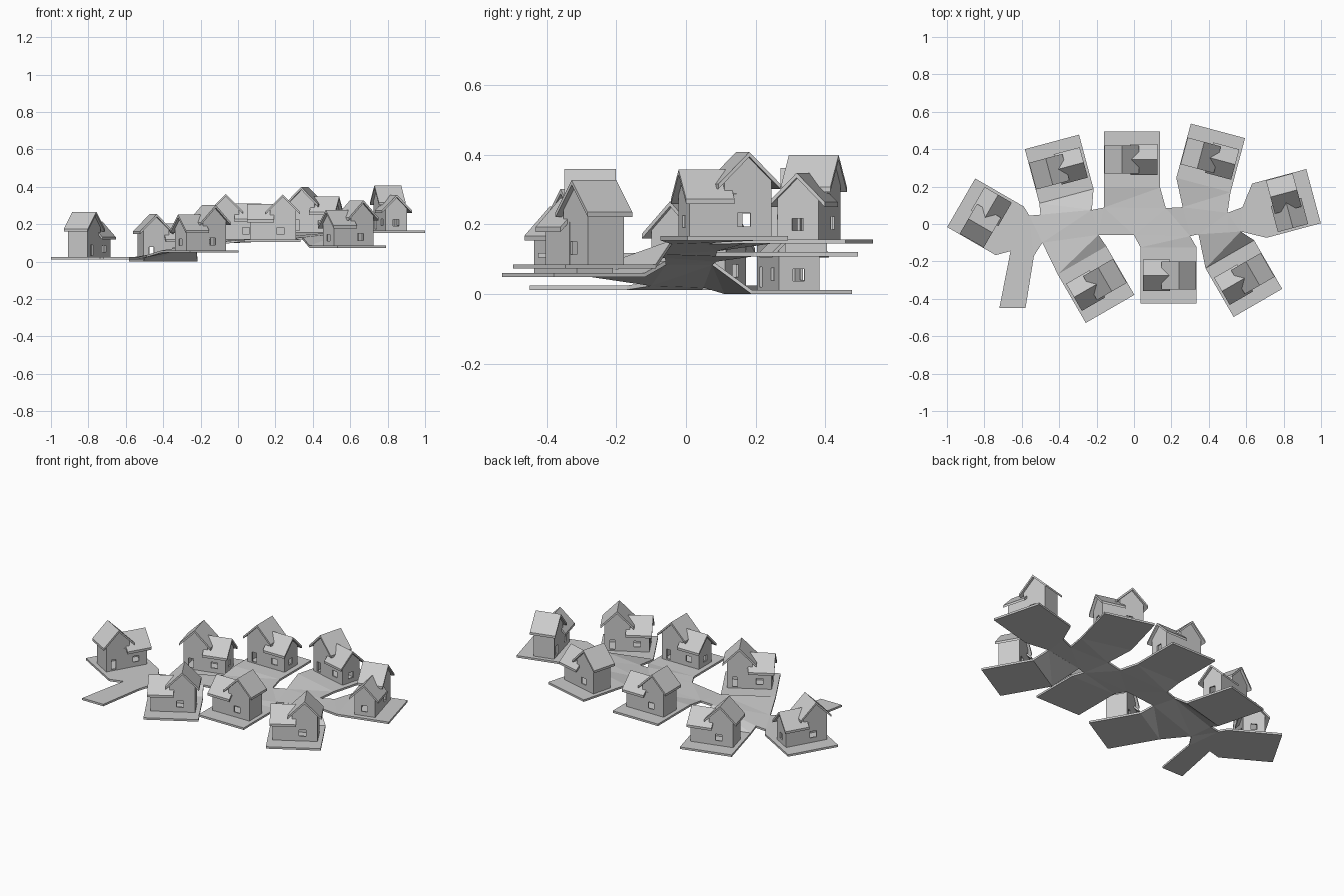
import bpy, bmesh
from math import radians
from mathutils import Matrix, Vector

if "Cube" in bpy.data.objects:
    bpy.data.objects.remove(bpy.data.objects["Cube"])

T = 0.012  # slab thickness


def new_object(name, bm):
    bmesh.ops.recalc_face_normals(bm, faces=bm.faces)
    me = bpy.data.meshes.new(name)
    bm.to_mesh(me)
    bm.free()
    ob = bpy.data.objects.new(name, me)
    bpy.context.collection.objects.link(ob)
    return ob


def prism(bm, profile, offset):
    """Closed solid: polygon of 3D points swept along offset."""
    n = len(profile)
    a = [bm.verts.new(p) for p in profile]
    b = [bm.verts.new(Vector(p) + Vector(offset)) for p in profile]
    bm.faces.new(a)
    bm.faces.new(b[::-1])
    for i in range(n):
        bm.faces.new((a[i], a[(i + 1) % n], b[(i + 1) % n], b[i]))


def gable(name, axis, c, half, z0, peak, lo, hi):
    """House-shaped solid with 45 degree top; ridge runs along axis."""
    uz = [(c - half, z0), (c + half, z0), (c + half, peak - half), (c, peak), (c - half, peak - half)]
    return sweep(name, axis, uz, lo, hi)


def sweep(name, axis, uz, lo, hi):
    bm = bmesh.new()
    if axis == 'y':
        prism(bm, [(u, lo, z) for u, z in uz], (0, hi - lo, 0))
    else:
        prism(bm, [(lo, u, z) for u, z in uz], (hi - lo, 0, 0))
    return new_object(name, bm)


def roof(name, axis, c, half, peak, lo, hi, t=0.014):
    e = peak - half
    uz = [(c - half, e), (c, peak), (c + half, e), (c + half, e - t), (c, peak - t), (c - half, e - t)]
    return sweep(name, axis, uz, lo, hi)


def box(name, x0, x1, y0, y1, z0, z1):
    return sweep(name, 'y', [(x0, z0), (x1, z0), (x1, z1), (x0, z1)], y0, y1)


# House walls: tall cross wing and lower side wing, hollowed, with openings
walls = gable("walls", 'y', -.055, .070, 0, .232, -.06, .06)
tools = [
    (gable("low_wing", 'x', 0, .0605, 0, .182, -.02, .12), 'UNION'),
    (gable("tall_hollow", 'y', -.055, .062, -.02, .221, -.052, .052), 'DIFFERENCE'),
    (gable("low_hollow", 'x', 0, .0525, -.03, .171, -.03, .112), 'DIFFERENCE'),
    (box("door_hole", -.095, -.068, -.1, -.03, .008, .065), 'DIFFERENCE'),
    (box("front_window_hole", .035, .072, -.1, -.03, .027, .062), 'DIFFERENCE'),
    (box("back_window_hole", -.062, -.024, .03, .1, .028, .066), 'DIFFERENCE'),
    (box("end_window_hole", .1, .14, -.018, .016, .025, .06), 'DIFFERENCE'),
]
for tool, op in tools:
    tool.hide_render = True
    m = walls.modifiers.new(tool.name, 'BOOLEAN')
    m.object, m.operation, m.solver = tool, op, 'EXACT'
dg = bpy.context.evaluated_depsgraph_get()
wall_mesh = bpy.data.meshes.new_from_object(walls.evaluated_get(dg))
for ob in [walls] + [t for t, _ in tools]:
    bpy.data.objects.remove(ob)

# Roofs
tall = roof("tall_roof", 'y', -.055, .092, .242, -.074, .074)
low = roof("low_roof", 'x', 0, .084, .191, -.008, .136)
parts = {"house_walls": wall_mesh, "tall_roof": tall.data, "low_roof": low.data}
for ob in (tall, low):
    bpy.data.objects.remove(ob)

# Building plots: centre x, y, top z, rotation, and the road edge their driveway meets
plots = [
    (-.794, .0385, .024, 60, (-.66, -.145, .024), (-.56, .045, .024)),
    (-.400, .294, .012, 15, (-.50, .05, .03), (-.225, .075, .095)),
    (-.010, .345, .120, 0, (-.16, .088, .105), (.17, .085, .12)),
    (.410, .353, .157, -15, (.26, .09, .135), (.50, .06, .155)),
    (.815, .110, .166, -75, (.58, .09, .16), (.57, -.04, .155)),
    (.5875, -.292, .085, 210, (.57, -.04, .155), (.345, -.055, .13)),
    (.185, -.275, .117, 180, (.30, -.065, .125), (0, -.06, .115)),
    (-.203, -.324, .060, 210, (-.19, -.058, .095), (-.49, -.10, .035)),
]


def slab(name, pts):
    bm = bmesh.new()
    prism(bm, pts, (0, 0, -T))
    # split bent tops into flat triangles
    bmesh.ops.triangulate(bm, faces=bm.faces)
    return new_object(name, bm)


for i, (x, y, z, a, p, q) in enumerate(plots, 1):
    M = Matrix.Translation((x, y, z)) @ Matrix.Rotation(radians(a), 4, 'Z')
    c = [M @ Vector(v) for v in ((-.15, -.15, 0), (.15, -.15, 0), (.15, .15, 0), (-.15, .15, 0))]
    slab(f"plot_{i}", c)
    slab(f"driveway_{i}", [c[0], p, q, c[1]])
    for name, me in parts.items():
        ob = bpy.data.objects.new(f"{name}_{i}", me)
        ob.matrix_world = M
        bpy.context.collection.objects.link(ob)

# Main road: two matching edges climbing to the right
upper = [(-.56, .045, .024), (-.50, .05, .03), (-.225, .075, .095), (-.16, .088, .105),
         (.17, .085, .12), (.26, .09, .135), (.50, .06, .155), (.58, .09, .16)]
lower = [(-.535, -.17, .024), (-.49, -.10, .035), (-.19, -.058, .095), (0, -.06, .115),
         (.30, -.065, .125), (.345, -.055, .13), (.50, -.045, .148), (.57, -.04, .155)]
for i in range(len(upper) - 1):
    slab(f"road_{i}", [upper[i], lower[i], lower[i + 1], upper[i + 1]])

# Junction and entrance road
slab("road_junction", [(-.66, -.145, .024), (-.535, -.17, .024), (-.56, .045, .024)])
slab("entrance_road", [(-.72, -.45, .024), (-.58, -.45, .024), (-.535, -.17, .024), (-.66, -.145, .024)])
